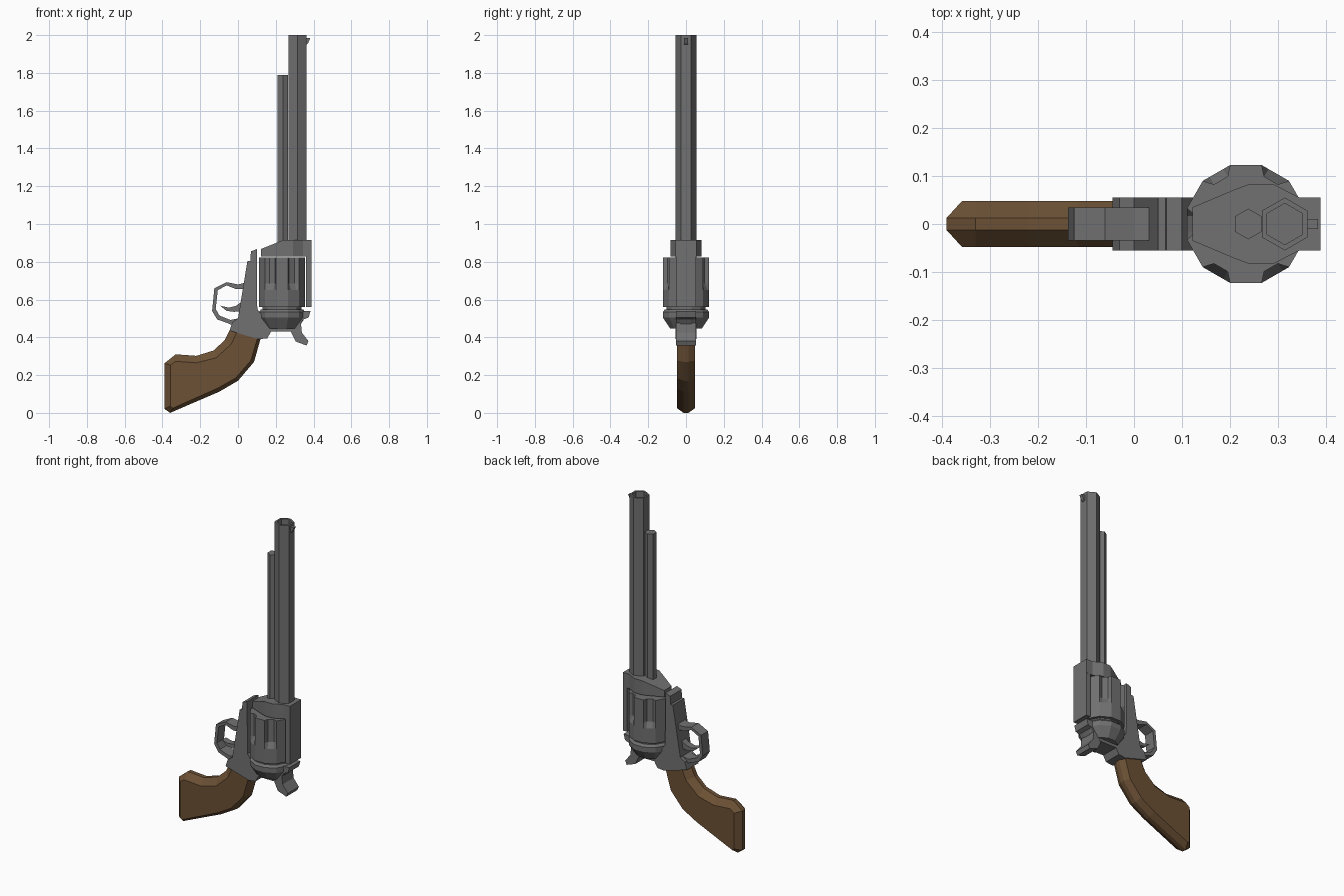
import bpy, bmesh, math
from mathutils import Vector


def material(name, rgb):
    m = bpy.data.materials.new(name)
    m.diffuse_color = (*rgb, 1)
    return m


STEEL = material("grey_steel", (0.165, 0.165, 0.165))
WOOD = material("brown_wood", (0.15, 0.082, 0.036))


def loft(name, rings, mat):
    """Skin a stack of equal-length point rings and cap both ends."""
    bm = bmesh.new()
    vs = [[bm.verts.new(p) for p in r] for r in rings]
    n = len(rings[0])
    for a, b in zip(vs, vs[1:]):
        for i in range(n):
            j = (i + 1) % n
            bm.faces.new((a[i], a[j], b[j], b[i]))
    bm.faces.new(vs[0][::-1])
    bm.faces.new(vs[-1])
    bmesh.ops.recalc_face_normals(bm, faces=bm.faces[:])
    me = bpy.data.meshes.new(name)
    bm.to_mesh(me)
    bm.free()
    me.materials.append(mat)
    ob = bpy.data.objects.new(name, me)
    bpy.context.collection.objects.link(ob)
    return ob


def plate(name, pts, half, mat=STEEL):
    """Extrude a side profile (x, z) to +-half in y."""
    return loft(name, [[(x, y, z) for x, z in pts] for y in (-half, half)], mat)


def ring(cx, r, z, n, turn=0.0):
    return [(cx + r * math.cos(turn + math.tau * i / n),
             r * math.sin(turn + math.tau * i / n), z) for i in range(n)]


def turned(name, cx, n, layers, turn=0.0):
    return loft(name, [ring(cx, r, z, n, turn) for r, z in layers], STEEL)


def box(name, x0, x1, half, z0, z1):
    return plate(name, [(x0, z0), (x1, z0), (x1, z1), (x0, z1)], half)


# Barrel with recessed bore, ejector rod, front sight
P6 = math.radians(30)
turned("barrel", 0.314, 6, [(0.055, 0.85), (0.055, 2.0), (0.043, 2.0), (0.043, 1.9)], P6)
turned("ejector_rod", 0.238, 6, [(0.032, 0.85), (0.032, 1.79)], P6)
plate("front_sight", [(0.355, 1.945), (0.37, 1.955), (0.383, 1.985), (0.355, 1.985)], 0.01)

# Frame: front block, top strap and rear body
sections = [(0.122, 0.035, 0.868), (0.21, 0.072, 0.903), (0.24, 0.083, 0.915),
            (0.29, 0.083, 0.915), (0.345, 0.055, 0.915), (0.388, 0.055, 0.915)]
loft("front_block", [[(x, -h, 0.828), (x, h, 0.828), (x, h, z), (x, -h, z)]
                     for x, h, z in sections], STEEL)
box("top_strap", 0.359, 0.388, 0.054, 0.56, 0.914)
plate("rear_frame", [(-0.045, 0.435), (-0.03, 0.48), (0, 0.5), (0.05, 0.805),
                     (0.066, 0.805), (0.068, 0.855), (0.1, 0.867), (0.102, 0.55),
                     (0.17, 0.46), (0.3, 0.46), (0.29, 0.43), (0.175, 0.43),
                     (0.155, 0.395), (0.11, 0.39)], 0.055)

# Recoil shield and axle behind the cylinder
CX, R, P12 = 0.233, 0.127, math.radians(15)
turned("recoil_shield", CX, 12, [(0.088, 0.448), (R, 0.505), (R, 0.535), (0.115, 0.548)], P12)
turned("cylinder_axle", CX, 12, [(0.108, 0.53), (0.108, 0.58)], P12)


# Fluted cylinder: every second side is hollowed toward the muzzle
def fluted(z, depth):
    c = [Vector(p) for p in ring(CX, R, z, 12, P12)]
    out = []
    for i in range(12):
        a, b = c[i], c[(i + 1) % 12]
        out.append(a)
        if i % 2 == 1:  # sides facing 60, 120, 180 ... degrees
            inward = (Vector((CX, 0, z)) - (a + b) / 2).normalized() * depth
            out += [a.lerp(b, 0.25) + inward, a.lerp(b, 0.75) + inward]
    return out


loft("cylinder", [fluted(z, d) for z, d in
                  ((0.56, 0), (0.65, 0), (0.685, 0.018), (0.822, 0.018))], STEEL)

# Hammer, trigger and trigger guard
plate("hammer", [(0.335, 0.537), (0.384, 0.54), (0.374, 0.505), (0.347, 0.495),
                 (0.333, 0.475), (0.338, 0.425), (0.373, 0.38), (0.363, 0.357),
                 (0.305, 0.378), (0.278, 0.435), (0.3, 0.47)], 0.053)
plate("trigger", [(-0.095, 0.568), (-0.05, 0.557), (-0.01, 0.567), (0.015, 0.585),
                  (0.02, 0.54), (-0.02, 0.535), (-0.06, 0.54)], 0.02)
plate("trigger_guard", [(0.04, 0.69), (0, 0.68), (-0.06, 0.692), (-0.125, 0.66),
                        (-0.137, 0.54), (-0.11, 0.495), (-0.05, 0.473), (-0.02, 0.46),
                        (0, 0.5), (-0.04, 0.492), (-0.098, 0.515), (-0.118, 0.55),
                        (-0.107, 0.65), (-0.06, 0.675), (-0.01, 0.655), (0.03, 0.655)], 0.034)

# Grip: outline at the narrow edge, inset outline on both broad sides
edge = [(-0.045, 0.437), (-0.07, 0.385), (-0.13, 0.33), (-0.22, 0.302), (-0.33, 0.31),
        (-0.39, 0.262), (-0.39, 0.022), (-0.36, 0.0), (-0.1, 0.112), (0, 0.17),
        (0.085, 0.27), (0.12, 0.395)]
side = [(-0.005, 0.43), (-0.035, 0.365), (-0.115, 0.292), (-0.22, 0.265), (-0.33, 0.273),
        (-0.358, 0.253), (-0.358, 0.035), (-0.345, 0.025), (-0.105, 0.132), (-0.012, 0.185),
        (0.068, 0.277), (0.103, 0.395)]
loft("grip", [[(x, y, z) for x, z in prof] for y, prof in
              ((-0.048, side), (-0.013, edge), (0.013, edge), (0.048, side))], WOOD)
